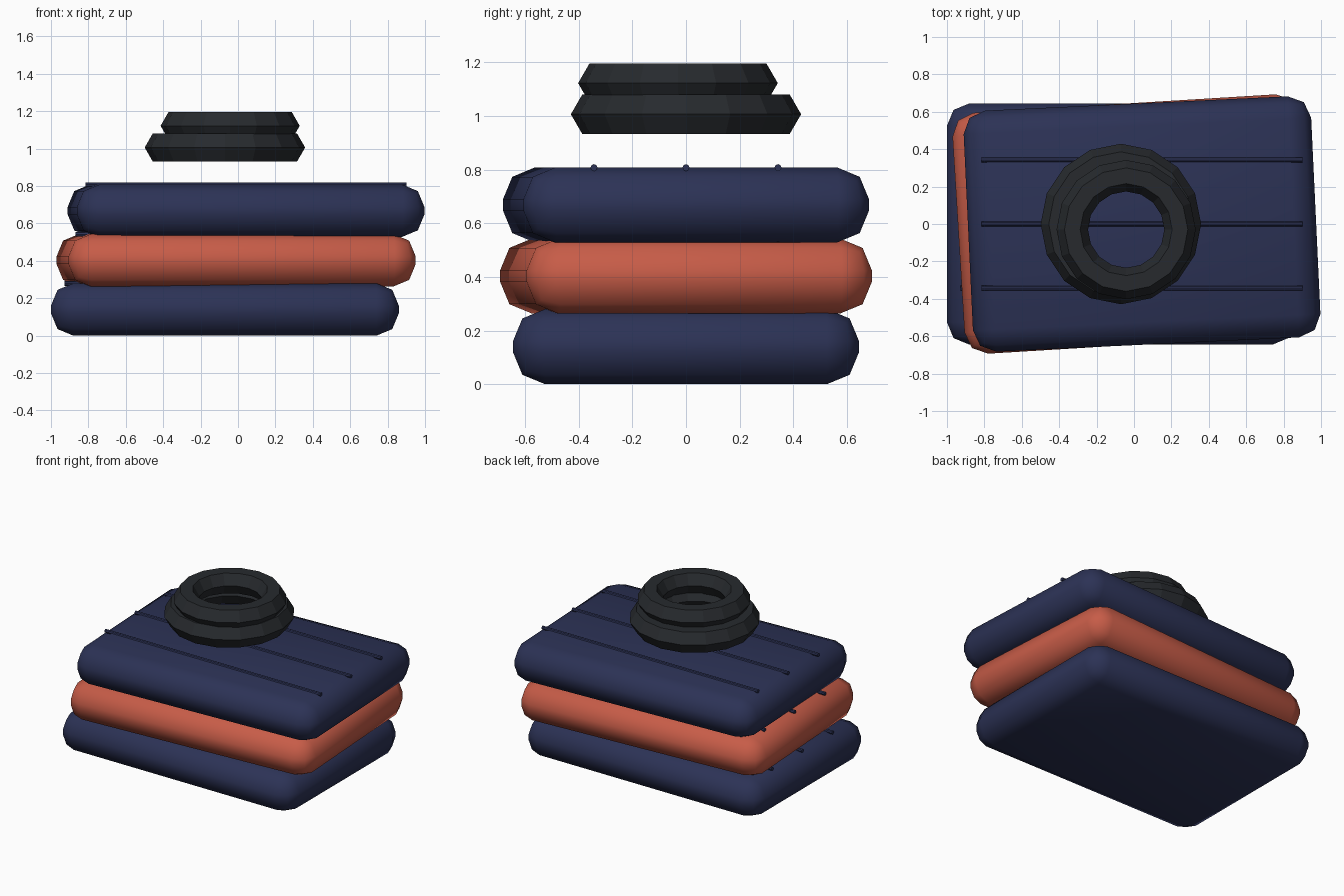
import bpy
from math import radians, pi

if "Cube" in bpy.data.objects:
    bpy.data.objects.remove(bpy.data.objects["Cube"])


def material(name, rgb):
    m = bpy.data.materials.new(name)
    m.diffuse_color = (*rgb, 1)
    m.use_nodes = True
    m.node_tree.nodes["Principled BSDF"].inputs["Base Color"].default_value = m.diffuse_color
    return m


navy = material("navy", (0.025, 0.032, 0.092))
coral = material("coral", (0.57, 0.107, 0.064))
charcoal = material("charcoal", (0.02, 0.023, 0.027))


def finish(name, mat):
    ob = bpy.context.object
    ob.name = name
    ob.data.materials.append(mat)
    return ob


def cushion(name, x, z, turn, mat):
    # soft padded slab with rounded edges
    bpy.ops.mesh.primitive_cube_add(size=1, location=(x, 0, z), rotation=(0, 0, radians(turn)))
    ob = finish(name, mat)
    ob.scale = (1.86, 1.29, 0.28)
    bpy.ops.object.transform_apply(location=False, rotation=False, scale=True)
    bevel = ob.modifiers.new("round", "BEVEL")
    bevel.width = 0.12
    bevel.segments = 2
    bpy.ops.object.shade_smooth()

    # three thin seams along the top
    for i, y in enumerate((-0.343, 0, 0.343)):
        bpy.ops.mesh.primitive_cylinder_add(vertices=8, radius=0.013, depth=1.715,
                                            location=(x, y, z + 0.139),
                                            rotation=(0, pi / 2, 0))
        finish(f"{name}_seam_{i + 1}", navy)


def ring(name, x, y, z, major, minor):
    # faceted ring with a six-sided section
    bpy.ops.mesh.primitive_torus_add(major_radius=major, minor_radius=minor,
                                     major_segments=16, minor_segments=6,
                                     location=(x, y, z))
    finish(name, charcoal)
    bpy.ops.object.shade_flat()


# stacked cushions
cushion("bottom_cushion", -0.07, 0.14, 0, navy)
cushion("middle_cushion", -0.01, 0.403, 3.5, coral)
cushion("top_cushion", 0.043, 0.668, 2.7, navy)

# rings hovering above the stack
ring("lower_ring", -0.07, 0, 1.006, 0.343, 0.086)
ring("upper_ring", -0.042, -0.03, 1.122, 0.288, 0.084)
